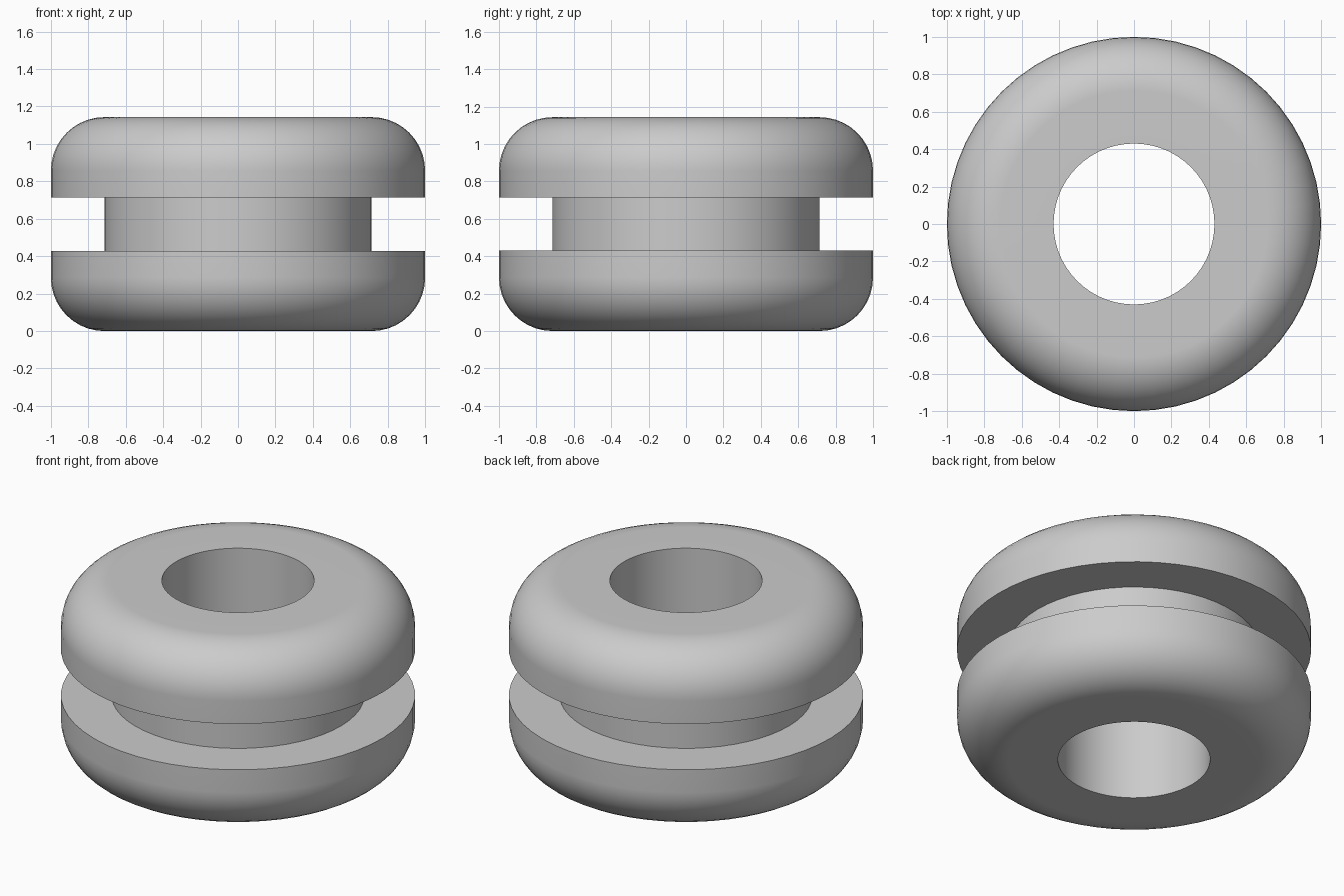
import bpy
import bmesh
from math import sin, cos, pi, radians
from mathutils import Vector

cube = bpy.data.objects.get("Cube")
if cube:
    bpy.data.objects.remove(cube, do_unlink=True)

# Main dimensions
BORE, NECK, OUTER = 0.43, 0.714, 1.0
FLANGE, HEIGHT = 0.429, 1.143
FILLET = OUTER - NECK
ARC_STEPS, SEGMENTS = 10, 56

# Rubber material
rubber = bpy.data.materials.new("grey_rubber")
rubber.use_nodes = True
grey = (0.6, 0.6, 0.6, 1)
rubber.diffuse_color = grey
rubber.node_tree.nodes["Principled BSDF"].inputs["Base Color"].default_value = grey

# Lower half of the section: bore edge, rounded rim, groove floor
lower = [(BORE, 0)]
for i in range(ARC_STEPS + 1):
    a = pi / 2 * i / ARC_STEPS
    lower.append((NECK + FILLET * sin(a), FILLET * (1 - cos(a))))
lower += [(OUTER, FLANGE), (NECK, FLANGE)]

# The upper half mirrors the lower one
profile = lower + [(r, HEIGHT - z) for r, z in reversed(lower)]

# Revolve the closed section around the vertical axis
bm = bmesh.new()
verts = [bm.verts.new((r, 0, z)) for r, z in profile]
edges = [bm.edges.new((v, verts[(i + 1) % len(verts)])) for i, v in enumerate(verts)]
bmesh.ops.spin(bm, geom=verts + edges, cent=Vector(), axis=(0, 0, 1),
               angle=2 * pi, steps=SEGMENTS, use_merge=True)
bmesh.ops.remove_doubles(bm, verts=bm.verts, dist=0.0001)
bmesh.ops.recalc_face_normals(bm, faces=bm.faces)

mesh = bpy.data.meshes.new("grommet_ring")
bm.to_mesh(mesh)
bm.free()
mesh.materials.append(rubber)
ring = bpy.data.objects.new("grommet_ring", mesh)
bpy.context.collection.objects.link(ring)

# Smooth curves, crisp groove and bore edges, flat end faces
bpy.ops.object.select_all(action="DESELECT")
ring.select_set(True)
bpy.context.view_layer.objects.active = ring
bpy.ops.object.shade_smooth_by_angle(angle=radians(35))
weighted = ring.modifiers.new("flat_ends", "WEIGHTED_NORMAL")
weighted.keep_sharp = True
